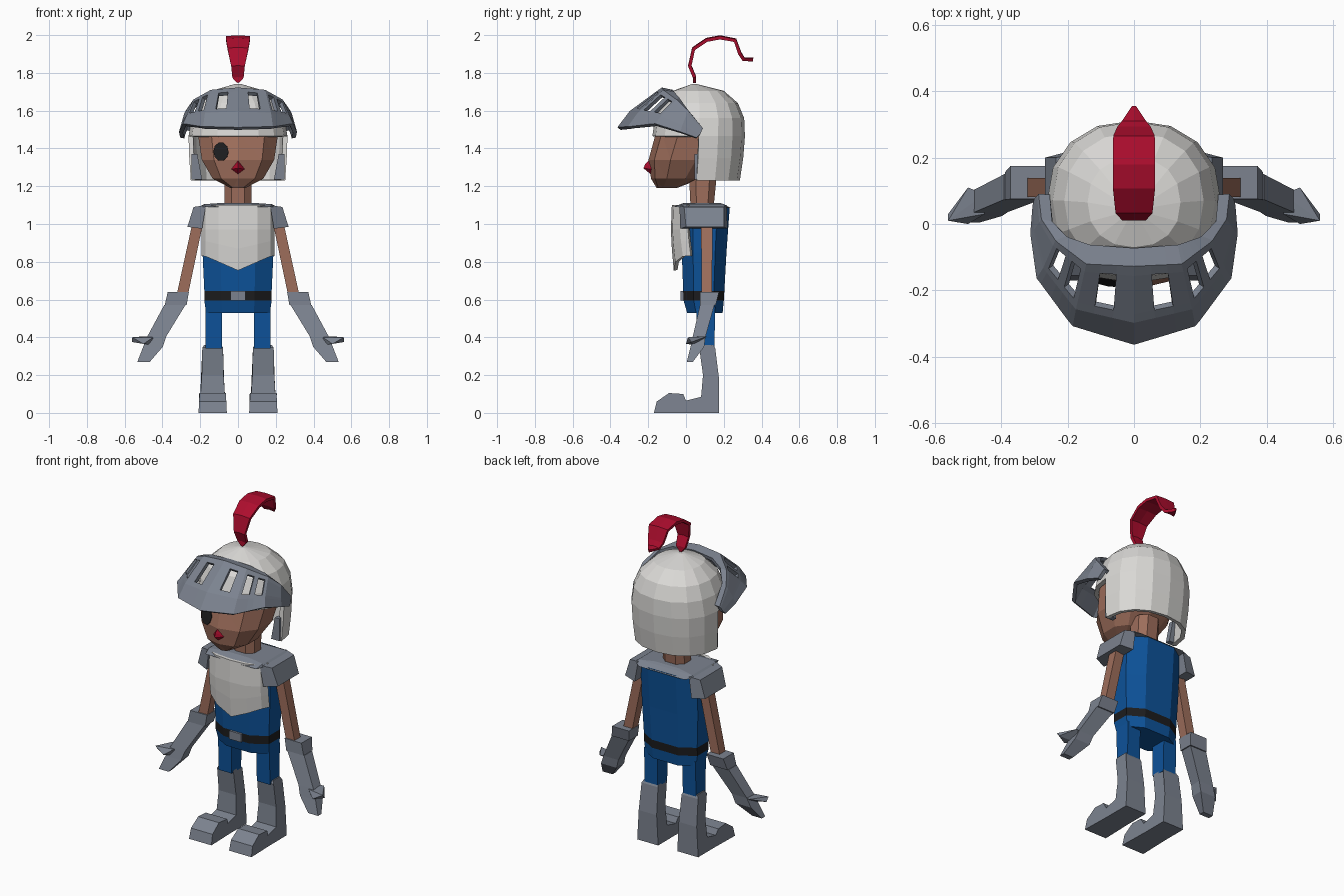
import bpy, bmesh, math
from mathutils import Vector
from mathutils.bvhtree import BVHTree

if "Cube" in bpy.data.objects:
    bpy.data.objects.remove(bpy.data.objects["Cube"])


def material(name, rgb):
    m = bpy.data.materials.new(name)
    m.diffuse_color = (*rgb, 1)
    m.use_nodes = True
    m.node_tree.nodes["Principled BSDF"].inputs["Base Color"].default_value = m.diffuse_color
    return m


STEEL = material("steel grey", (0.2, 0.225, 0.275))
WHITE = material("pale metal", (0.70, 0.69, 0.67))
SKIN = material("brown skin", (0.34, 0.155, 0.105))
BLUE = material("blue cloth", (0.004, 0.085, 0.32))
RED = material("red", (0.42, 0.004, 0.027))
BLACK = material("black", (0.012, 0.012, 0.013))


def finish(name, bm, mats, mirror=False, thick=0, offset=0.0):
    bmesh.ops.recalc_face_normals(bm, faces=bm.faces)
    me = bpy.data.meshes.new(name)
    bm.to_mesh(me)
    ob = bpy.data.objects.new(name, me)
    bpy.context.collection.objects.link(ob)
    for m in mats:
        me.materials.append(m)
    if mirror:
        mod = ob.modifiers.new("mirror", 'MIRROR')
        mod.merge_threshold = 0.0005
    if thick:
        mod = ob.modifiers.new("thickness", 'SOLIDIFY')
        mod.thickness, mod.offset = thick, offset
    return ob


def hull(name, pts, mat, mirror=False):
    bm = bmesh.new()
    for p in pts:
        bm.verts.new(p)
    res = bmesh.ops.convex_hull(bm, input=bm.verts)
    loose = [v for v in bm.verts if not v.link_faces]
    bmesh.ops.delete(bm, geom=loose, context='VERTS')
    return finish(name, bm, [mat], mirror)


def grid(rows, closed, caps=False):
    """Skin rows of points into quads."""
    bm = bmesh.new()
    vs = [[bm.verts.new(p) for p in r] for r in rows]
    n = len(rows[0])
    for a, b in zip(vs, vs[1:]):
        for i in range(n if closed else n - 1):
            j = (i + 1) % n
            bm.faces.new((a[i], a[j], b[j], b[i]))
    if caps:
        bm.faces.new(vs[0])
        bm.faces.new(vs[-1])
    return bm


def ring(z, hx, y0, y1, n, p=1.0, start=0.0):
    """Rounded cross-section; p below 1 makes it boxier."""
    cy, hy, out = (y0 + y1) / 2, (y1 - y0) / 2, []
    for i in range(n):
        t = start + 2 * math.pi * i / n
        c, s = math.cos(t), math.sin(t)
        out.append((hx * math.copysign(abs(c) ** p, c), cy + hy * math.copysign(abs(s) ** p, s), z))
    return out


def limb(name, sections, mat):
    """Four-sided tube through (x, y, z, half width, half depth), mirrored."""
    rows = [[(x - a, y - b, z), (x + a, y - b, z), (x + a, y + b, z), (x - a, y + b, z)]
            for x, y, z, a, b in sections]
    return finish(name, grid(rows, True, True), [mat], True)


# torso, with the belt coloured by height
bm = grid([ring(z, hx, a, b, 8, 0.8, math.pi / 8) for z, hx, a, b in [
    (0.53, 0.18, 0.0, 0.2), (0.595, 0.19, -0.02, 0.207), (0.645, 0.19, -0.022, 0.21),
    (0.85, 0.2, -0.03, 0.222), (1.09, 0.2, -0.035, 0.24)]], True, True)
for f in bm.faces:
    f.material_index = int(0.6 < f.calc_center_median().z < 0.64)
finish("torso", bm, [BLUE, BLACK])
hull("buckle", [(x, y, z) for x in (-0.04, 0.04) for y in (-0.028, 0) for z in (0.595, 0.645)], STEEL)

# breastplate: wrapped sheet that comes to a point
rows = [[(0, y, z), (0.1, y + 0.008, z + d * 0.6), (0.165, y + 0.045, z + d), (0.185, y + 0.085, z + d)]
        for y, z, d in [(-0.065, 1.1, 0), (-0.07, 0.97, 0.0), (-0.065, 0.87, 0.04), (-0.055, 0.755, 0.075)]]
finish("breastplate", grid(rows, False), [WHITE], True, 0.02, 0)

# collar yoke and shoulder pads
hull("collar", [(s * x, y, z) for s in (-1, 1) for x, y, z in [
    (0.17, -0.07, 1.09), (0.2, 0.0, 1.09), (0.2, 0.2, 1.09), (0.15, 0.238, 1.085),
    (0.08, -0.01, 1.112), (0.08, 0.18, 1.112), (0.18, -0.02, 1.105), (0.18, 0.2, 1.105)]], STEEL)
hull("shoulder_pad", [(0.17, -0.035, 1.1), (0.17, 0.215, 1.1), (0.235, -0.01, 1.09), (0.235, 0.2, 1.09),
                      (0.268, 0.0, 0.985), (0.268, 0.2, 0.985), (0.19, -0.03, 0.975), (0.19, 0.22, 0.975)], STEEL, True)

# arms and gauntlets
limb("arm", [(0.21, 0.11, 1.02, 0.028, 0.03), (0.298, 0.11, 0.61, 0.03, 0.028)], SKIN)
limb("gauntlet_cuff", [(0.316, 0.125, 0.64, 0.056, 0.05), (0.33, 0.115, 0.57, 0.058, 0.042)], STEEL)
limb("gauntlet", [(0.335, 0.112, 0.57, 0.056, 0.038), (0.43, 0.07, 0.405, 0.05, 0.034),
                  (0.45, 0.06, 0.35, 0.052, 0.036), (0.5, 0.02, 0.27, 0.033, 0.016)], STEEL)
hull("thumb", [(0.45, 0.09, 0.405), (0.45, 0.03, 0.4), (0.45, 0.05, 0.36), (0.5, 0.11, 0.405),
               (0.56, 0.01, 0.4), (0.56, 0.03, 0.375), (0.5, 0.0, 0.365)], STEEL, True)

# legs and boots
limb("leg", [(0.128, 0.105, 0.34, 0.044, 0.045), (0.128, 0.105, 0.56, 0.044, 0.05)], BLUE)
boot = [(-0.17, 0, .075), (-0.155, 0.06, .072), (-0.09, 0.105, .07), (-0.015, 0.1, .072), (0.0, 0.065, .065),
        (0.08, 0.085, .065), (0.09, 0.2, .058), (0.07, 0.345, .055), (0.08, 0.36, .045), (0.145, 0.36, .045),
        (0.155, 0.34, .055), (0.175, 0.18, .06), (0.175, 0, .07), (0.02, 0, .07)]
finish("boot", grid([[(0.134 + s * w, y, z) for y, z, w in boot] for s in (-1, 1)], True, True), [STEEL], True)

# neck and head
finish("neck", grid([ring(z, 0.076, a, b, 8, 0.8, math.pi / 8) for z, a, b in
                     [(1.09, 0.02, 0.15), (1.28, 0.01, 0.17)]], True, True), [SKIN])
bm = grid([ring(z, hx, a, b, 10, 0.85, math.pi / 2) for z, hx, a, b in [
    (1.19, 0.04, -0.155, -0.05), (1.24, 0.14, -0.185, 0.08), (1.34, 0.2, -0.198, 0.17),
    (1.48, 0.222, -0.16, 0.22), (1.6, 0.19, -0.12, 0.2)]], True, True)
bmesh.ops.triangulate(bm, faces=bm.faces)
tree = BVHTree.FromBMesh(bm)
finish("head", bm, [SKIN])

# single eye laid onto the face
rim = [(-0.09 + 0.04 * math.cos(i * math.pi / 5), 1.383 + 0.05 * math.sin(i * math.pi / 5)) for i in range(10)]
bm = bmesh.new()
vs = []
for x, z in rim + [(-0.09, 1.383)]:
    hit = tree.ray_cast(Vector((x, -1, z)), Vector((0, 1, 0)))[0]
    vs.append(bm.verts.new((x, hit.y - 0.007, z)))
for i in range(10):
    bm.faces.new((vs[i], vs[(i + 1) % 10], vs[10]))
finish("eye", bm, [BLACK], False, 0.004)

# nose
hull("nose", [(0, -0.185, 1.345), (-0.037, -0.18, 1.29), (0.037, -0.18, 1.29), (0, -0.18, 1.258),
              (0, -0.225, 1.295), (0, -0.215, 1.32)], RED)

# helmet dome with the face opening removed
bm = grid([ring(z, hx, a, b, 16, 0.9) for z, hx, a, b in [
    (1.23, 0.25, -0.17, 0.285), (1.35, 0.258, -0.175, 0.303), (1.465, 0.262, -0.178, 0.312),
    (1.56, 0.245, -0.165, 0.308), (1.64, 0.21, -0.135, 0.275), (1.705, 0.14, -0.07, 0.2),
    (1.74, 0.02, 0.03, 0.06)]], True)
bm.faces.new([v for v in bm.verts if v.co.z > 1.735])
bmesh.ops.delete(bm, geom=[f for f in bm.faces if f.calc_center_median().z < 1.46
                           and f.calc_center_median().y < 0.06], context='FACES')
finish("helmet", bm, [WHITE], False, 0.025, -1)
hull("cheek_guard", [(x, y, z) for x, z in [(0.19, 1.235), (0.245, 1.235), (0.245, 1.37), (0.215, 1.37)]
                     for y in (0.045, 0.075)], STEEL, True)

# raised visor: four rows interpolated sideways, with slots left out
A = [(0, -.075, 1.70), (.13, -.065, 1.69), (.2, -.04, 1.66), (.245, 0, 1.60), (.255, .08, 1.50)]
B = [(0, -.125, 1.712), (.14, -.118, 1.70), (.23, -.05, 1.65), (.272, .01, 1.59), (.28, .085, 1.50)]
C = [(0, -.29, 1.59), (.17, -.25, 1.58), (.265, -.13, 1.565), (.292, -.02, 1.52), (.29, .075, 1.475)]
D = [(0, -.355, 1.505), (.18, -.30, 1.51), (.285, -.16, 1.525), (.302, -.03, 1.485), (.295, .055, 1.455)]
US = [0, .36, .7, 1, 1.1, 1.4, 1.6, 1.9, 2, 3, 4]


def along(row, u):
    i = min(int(u), 3)
    return Vector(row[i]).lerp(Vector(row[i + 1]), u - i)


def band(t):
    return [along(B, u).lerp(along(C, u), t) for u in US]


rows = [[along(A, u) for u in US], band(0), band(0.15), band(0.85), band(1), [along(D, u) for u in US]]
bm = grid(rows, False)
bm.faces.ensure_lookup_table()
per = len(US) - 1
bmesh.ops.delete(bm, geom=[bm.faces[2 * per + k] for k in (1, 4, 6)], context='FACES')
finish("visor", bm, [STEEL], True, 0.022, 0)

# curled plume
path = [(0.045, 1.75, .004), (0.045, 1.78, .03), (0.02, 1.84, .036), (0.04, 1.93, .055), (0.11, 1.977, .063),
        (0.18, 1.99, .063), (0.26, 1.975, .062), (0.285, 1.905, .05), (0.305, 1.875, .035), (0.355, 1.872, .004)]
rows = [[(-w, y, z - 0.004), (0, y, z), (w, y, z - 0.004)] for y, z, w in path]
finish("plume", grid(rows, False), [RED], False, 0.018, 0)
